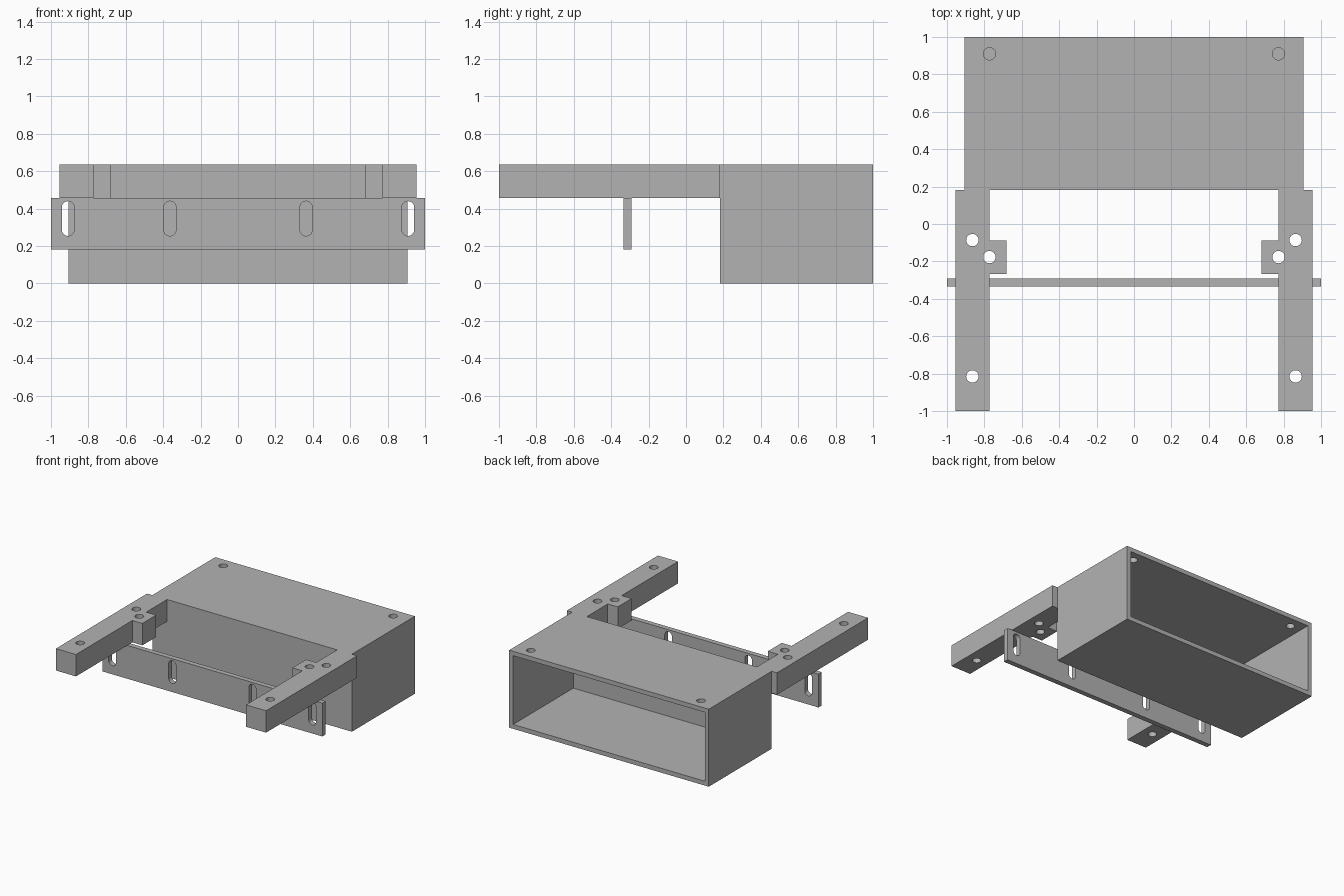
import bpy, bmesh, math
from mathutils import Vector

cube = bpy.data.objects.get("Cube")
if cube:
    bpy.data.objects.remove(cube, do_unlink=True)

GREY = (0.45, 0.45, 0.45, 1.0)
grey = bpy.data.materials.new("plain grey")
grey.use_nodes = True
grey.diffuse_color = GREY
grey.node_tree.nodes["Principled BSDF"].inputs["Base Color"].default_value = GREY

TOP, ARM_Z, BAR_Z = 0.637, 0.457, 0.183
BOX_X, BOX_Y, WALL = 0.907, 0.183, 0.036
HOLE = 0.033


def rect(a0, b0, a1, b1):
    return [(a0, b0), (a1, b0), (a1, b1), (a0, b1)]


def rounded(x, low, high, r=HOLE, n=16):
    """Circle, or an upright slot when low and high differ."""
    pts = []
    for centre, start in ((high, 0), (low, math.pi)):
        for i in range(n + 1):
            a = start + math.pi * i / n
            pts.append((x + r * math.cos(a), centre + r * math.sin(a)))
    return pts if high > low else pts[:n] + pts[n + 1:-1]


def prism(name, outlines, start, end, axis="z"):
    """Extrude flat outlines along z, or along y with outlines in x and z."""
    def place(p, d):
        return Vector((p[0], p[1], d)) if axis == "z" else Vector((p[0], d, p[1]))
    bm = bmesh.new()
    for outline in outlines:
        face = bm.faces.new([bm.verts.new(place(p, start)) for p in outline])
        ext = bmesh.ops.extrude_face_region(bm, geom=[face], use_keep_orig=True)
        verts = [v for v in ext["geom"] if isinstance(v, bmesh.types.BMVert)]
        bmesh.ops.translate(bm, verts=verts, vec=place((0, 0), end - start))
    bmesh.ops.recalc_face_normals(bm, faces=bm.faces)
    mesh = bpy.data.meshes.new(name)
    bm.to_mesh(mesh)
    bm.free()
    mesh.materials.append(grey)
    obj = bpy.data.objects.new(name, mesh)
    bpy.context.collection.objects.link(obj)
    return obj


def cut(obj, cutter):
    """Subtract the cutter, then remove it."""
    cutter.hide_render = True
    mod = obj.modifiers.new("cut", "BOOLEAN")
    mod.operation, mod.solver, mod.object = "DIFFERENCE", "EXACT", cutter
    bpy.ops.object.select_all(action="DESELECT")
    obj.select_set(True)
    bpy.context.view_layer.objects.active = obj
    bpy.ops.object.modifier_apply(modifier=mod.name)
    bpy.data.objects.remove(cutter, do_unlink=True)
    bpy.ops.object.shade_smooth_by_angle(angle=math.radians(30))


# Box, open at the back, with two screw holes in its roof
box = prism("open_box", [rect(-BOX_X, BOX_Y, BOX_X, 1)], 0, TOP)
cut(box, prism("box_cavity", [rect(-BOX_X + WALL, WALL, BOX_X - WALL, TOP - WALL)],
               BOX_Y + WALL, 1.1, "y"))
cut(box, prism("roof_holes", [rounded(s * 0.773, 0.91, 0.91) for s in (-1, 1)],
               TOP - 0.1, TOP + 0.1))

# Mounting arms, each with an inward tab and three screw holes
for side, s in (("left", 1), ("right", -1)):
    outline = [(0.955, -1), (0.955, BOX_Y), (0.773, BOX_Y), (0.773, -0.088),
               (0.682, -0.088), (0.682, -0.268), (0.773, -0.268), (0.773, -1)]
    arm = prism(side + "_arm", [[(s * x, y) for x, y in outline]], ARM_Z, TOP)
    holes = [(0.864, -0.086), (0.773, -0.177), (0.864, -0.815)]
    cut(arm, prism("arm_holes", [rounded(s * x, y, y) for x, y in holes],
                   ARM_Z - 0.1, TOP + 0.1))

# Cross bar hanging under the arms, with four upright slots
bar = prism("slotted_bar", [rect(-1, BAR_Z, 1, ARM_Z)], -0.333, -0.291, "y")
cut(bar, prism("bar_slots", [rounded(x, 0.287, 0.407) for x in (-0.909, -0.364, 0.364, 0.909)],
               -0.4, -0.2, "y"))
